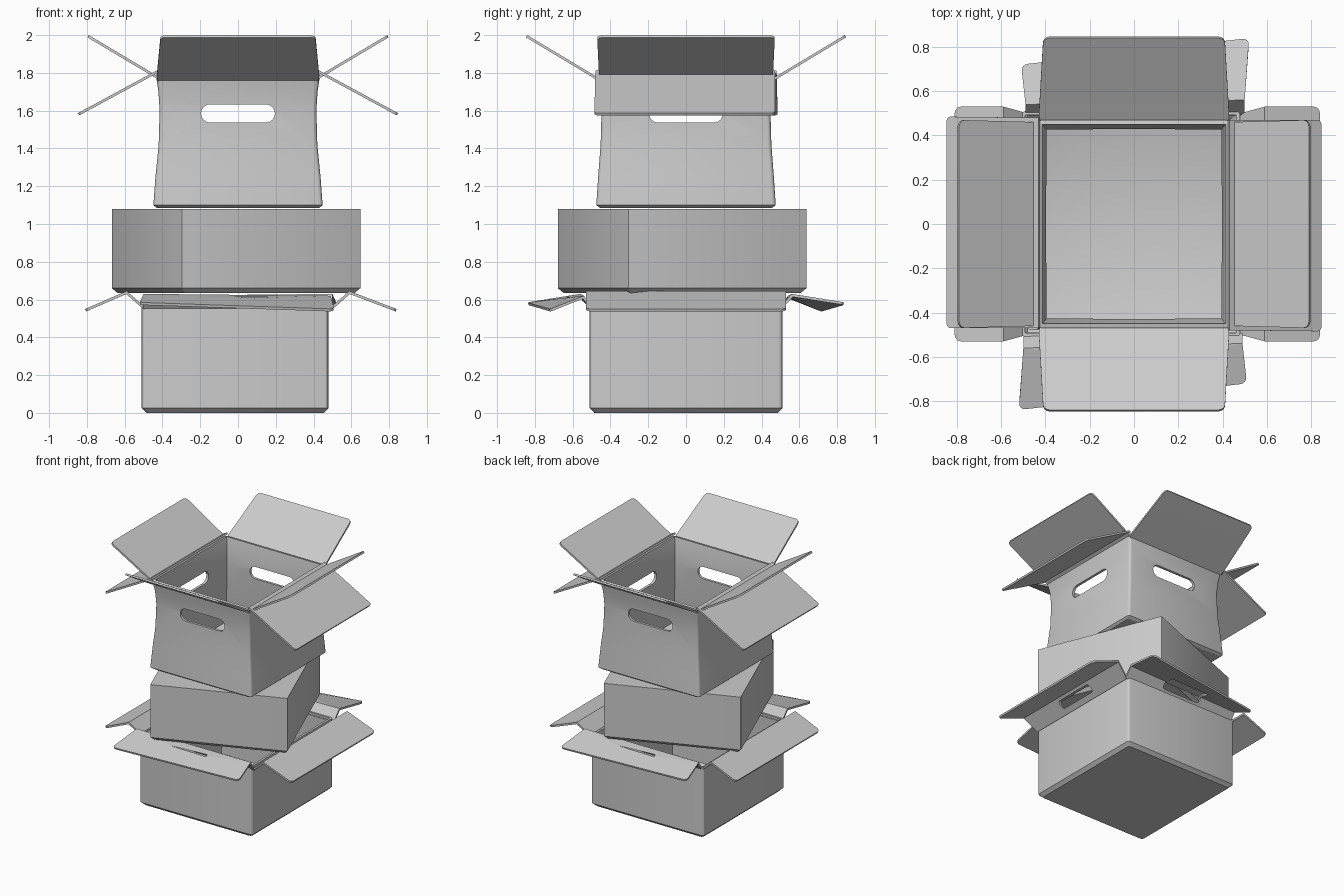
import bpy, bmesh, math
from mathutils import Matrix, Vector

cube = bpy.data.objects.get("Cube")
if cube:
    bpy.data.objects.remove(cube, do_unlink=True)

card = bpy.data.materials.new("grey_cardboard")
card.use_nodes = True
GREY = (0.6, 0.6, 0.6, 1)
card.diffuse_color = GREY
card.node_tree.nodes["Principled BSDF"].inputs["Base Color"].default_value = GREY


def finish(name, bm, thickness=0, smooth=True):
    bmesh.ops.recalc_face_normals(bm, faces=bm.faces[:])
    mesh = bpy.data.meshes.new(name)
    bm.to_mesh(mesh)
    bm.free()
    mesh.materials.append(card)
    ob = bpy.data.objects.new(name, mesh)
    bpy.context.scene.collection.objects.link(ob)
    bpy.ops.object.select_all(action='DESELECT')
    bpy.context.view_layer.objects.active = ob
    ob.select_set(True)
    if thickness:
        mod = ob.modifiers.new("thickness", 'SOLIDIFY')
        mod.thickness = thickness
        mod.offset = -1
        mod.use_even_offset = True
        bpy.ops.object.modifier_apply(modifier=mod.name)
    if smooth:
        bpy.ops.object.shade_smooth_by_angle(angle=math.radians(30))
    return ob


def rounded_rect(hx, hy, r, steps=3):
    pts = []
    for k, (sx, sy) in enumerate([(1, 1), (-1, 1), (-1, -1), (1, -1)]):
        for i in range(steps + 1):
            a = math.pi / 2 * (k + i / steps)
            pts.append((sx * (hx - r) + r * math.cos(a), sy * (hy - r) + r * math.sin(a)))
    return pts


def box_shell(name, levels, centre=(0, 0), turn=0, radius=0.02, lid=False, thickness=0):
    """Loft rounded rectangles (z, half x, half y) with a floor and optional lid."""
    bm = bmesh.new()
    spin = Matrix.Rotation(turn, 3, 'Z')
    rings = []
    for z, hx, hy in levels:
        rings.append([bm.verts.new(spin @ Vector((x, y, z)) + Vector((*centre, 0)))
                      for x, y in rounded_rect(hx, hy, radius)])
    for a, b in zip(rings, rings[1:]):
        for i in range(len(a)):
            j = (i + 1) % len(a)
            bm.faces.new((a[i], a[j], b[j], b[i]))
    bm.faces.new(rings[0][::-1])
    if lid:
        bm.faces.new(rings[-1])
    return finish(name, bm, thickness)


def panel(name, rows, quarter, thickness=0.014, corner=0.03):
    """Folded sheet; each row is two points (along edge, outward, z), last row rounded."""
    bm = bmesh.new()
    turn = Matrix.Rotation(quarter * math.pi / 2, 3, 'Z')
    grid = [[bm.verts.new(turn @ Vector((u, -d, z))) for u, d, z in row] for row in rows]
    for (a, b), (c, e) in zip(grid, grid[1:]):
        bm.faces.new((a, b, e, c))
    bmesh.ops.bevel(bm, geom=grid[-1], offset=corner, segments=4, profile=0.5, affect='VERTICES')
    return finish(name, bm, thickness)


def cut_slot(target, quarter, distance, z, half_length, half_height, depth):
    """Cut a round-ended handle hole through one wall."""
    bm = bmesh.new()
    turn = Matrix.Rotation(quarter * math.pi / 2, 3, 'Z')
    outline = rounded_rect(half_length, half_height, half_height * 0.98, 6)
    near, far = ([bm.verts.new(turn @ Vector((u, -d, z + v))) for u, v in outline]
                 for d in (distance + depth, distance - depth))
    n = len(outline)
    for i in range(n):
        bm.faces.new((near[i], near[(i + 1) % n], far[(i + 1) % n], far[i]))
    bm.faces.new(near)
    bm.faces.new(far)
    cutter = finish("handle_cutter", bm, smooth=False)
    cutter.hide_render = True
    bpy.ops.object.select_all(action='DESELECT')
    bpy.context.view_layer.objects.active = target
    target.select_set(True)
    mod = target.modifiers.new("handle", 'BOOLEAN')
    mod.operation = 'DIFFERENCE'
    mod.solver = 'EXACT'
    mod.object = cutter
    bpy.ops.object.modifier_apply(modifier=mod.name)
    bpy.data.objects.remove(cutter, do_unlink=True)


SIDES = ["front", "left", "back", "right"]

# Bottom box: open, chamfered base
box_shell("bottom_box", [(0, 0.47, 0.485), (0.025, 0.495, 0.51), (0.57, 0.495, 0.51)],
          centre=(-0.015, 0), thickness=0.018)

# Bottom flaps: rim leans out, then the flap droops; front and back ones sag to one side
for q, side in enumerate(SIDES):
    if q % 2 == 0:
        rows = [[(-0.5, 0.49, 0.55), (0.49, 0.49, 0.55)],
                [(-0.5, 0.56, 0.63), (0.49, 0.54, 0.62)],
                [(-0.52, 0.84, 0.585), (0.51, 0.72, 0.55)]]
    else:
        reach = 0.84 if q == 1 else 0.81
        rows = [[(-0.5, 0.48, 0.55), (0.5, 0.48, 0.55)],
                [(-0.53, 0.59, 0.645), (0.53, 0.59, 0.645)],
                [(-0.53, reach, 0.55), (0.53, reach, 0.55)]]
    flap = panel("bottom_flap_" + side, rows, q)
    cut_slot(flap, q, 0.53, 0.592, 0.17, 0.022, 0.1)

# Middle box: closed and turned
box_shell("middle_box", [(0.635, 0.485, 0.485), (0.66, 0.508, 0.508), (1.08, 0.508, 0.508)],
          centre=(-0.01, -0.02), turn=math.radians(21.5), radius=0.004, lid=True)

# Top box: waisted walls with a handle hole on every side
top_box = box_shell("top_box", [(1.085, 0.43, 0.455), (1.1, 0.448, 0.475), (1.25, 0.437, 0.465),
                                (1.42, 0.42, 0.452), (1.6, 0.415, 0.447), (1.7, 0.421, 0.455),
                                (1.79, 0.435, 0.47)], thickness=0.02)
for q in range(4):
    cut_slot(top_box, q, 0.44, 1.585, 0.195, 0.048, 0.1)

# Top flaps: one raised on every side, a second drooping on left and right
for q, side in enumerate(SIDES):
    if q % 2 == 0:
        rows = [[(-0.425, 0.455, 1.77), (0.425, 0.455, 1.77)],
                [(-0.43, 0.49, 1.79), (0.43, 0.49, 1.79)],
                [(-0.41, 0.84, 2.0), (0.41, 0.84, 2.0)]]
    else:
        rows = [[(-0.46, 0.42, 1.78), (0.46, 0.42, 1.78)],
                [(-0.47, 0.79, 2.0), (0.47, 0.79, 2.0)]]
        droop = [[(-0.48, 0.425, 1.8), (0.47, 0.425, 1.8)],
                 [(-0.485, 0.84, 1.575), (0.47, 0.84, 1.575)]]
        panel("top_droop_flap_" + side, droop, q, corner=0.02)
    panel("top_raised_flap_" + side, rows, q)
